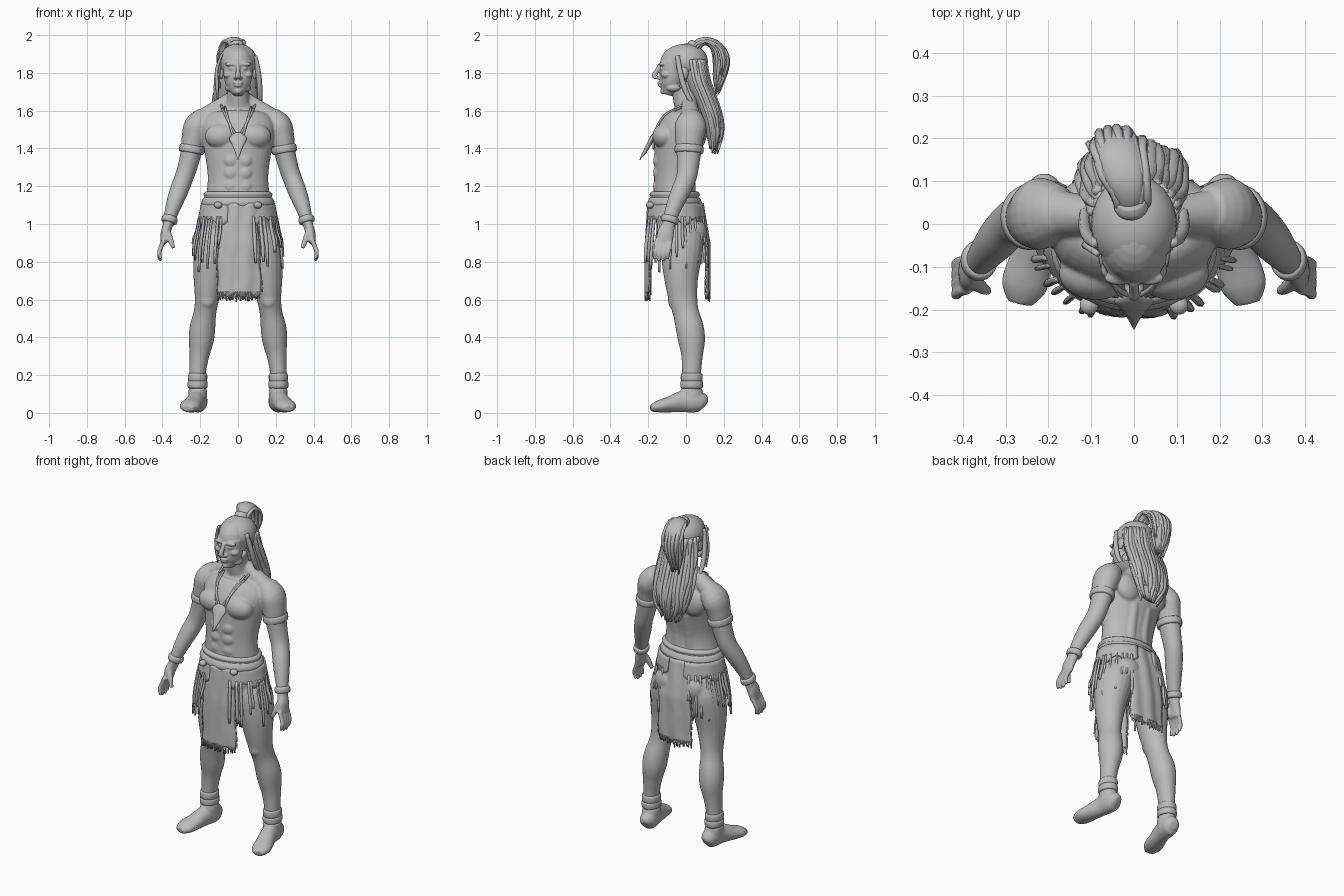
import bpy, bmesh, math, random
from mathutils import Vector, Matrix
from mathutils.bvhtree import BVHTree

random.seed(4)
grey = bpy.data.materials.new("warm_grey")
grey.diffuse_color = (0.5, 0.5, 0.5, 1)


def tube(bm, pts, sides=20, sub=4, s=1):
    """Smooth loft through (x, y, z, half width, half depth); s=-1 mirrors it."""
    pts = [Vector((p[0] * s, *p[1:], p[-1])[:5]) if len(p) == 4 else Vector((p[0] * s, *p[1:])) for p in pts]
    path = []
    for i in range(len(pts) - 1):
        a, b, c, d = pts[max(i - 1, 0)], pts[i], pts[i + 1], pts[min(i + 2, len(pts) - 1)]
        for k in range(sub):
            t = k / sub
            path.append(0.5 * (2 * b + (c - a) * t + (2 * a - 5 * b + 4 * c - d) * t * t
                               + (3 * b - a - 3 * c + d) * t ** 3))
    path.append(pts[-1])
    rings = []
    for i, p in enumerate(path):
        t = (path[min(i + 1, len(path) - 1)] - path[max(i - 1, 0)]).to_3d()
        t = Vector(t[:3]).normalized()
        u = Vector((1, 0, 0))
        u = (u - t * u.dot(t)).normalized()
        w = t.cross(u)
        o = Vector(p[:3])
        rings.append([bm.verts.new(o + u * max(p[3], .001) * math.cos(a) + w * max(p[4], .001) * math.sin(a))
                      for a in (2 * math.pi * j / sides for j in range(sides))])
    for r, q in zip(rings, rings[1:]):
        for j in range(sides):
            k = (j + 1) % sides
            bm.faces.new((r[j], r[k], q[k], q[j]))
    bm.faces.new(rings[0][::-1])
    bm.faces.new(rings[-1])


def blob(bm, x, y, z, rx, ry, rz, mirror=False):
    for s in ((1, -1) if mirror else (1,)):
        bmesh.ops.create_uvsphere(bm, u_segments=24, v_segments=14, radius=1,
                                  matrix=Matrix.Translation((x * s, y, z)) @ Matrix.Diagonal((rx, ry, rz, 1)))


def both(bm, pts, **kw):
    for s in (1, -1):
        tube(bm, pts, s=s, **kw)


def finish(bm, name, voxel=0, smooth=3, thick=0):
    bmesh.ops.recalc_face_normals(bm, faces=bm.faces)
    for f in bm.faces:
        f.smooth = True
    me = bpy.data.meshes.new(name)
    bm.to_mesh(me)
    bm.free()
    me.materials.append(grey)
    ob = bpy.data.objects.new(name, me)
    bpy.context.collection.objects.link(ob)
    if voxel:
        m = ob.modifiers.new("fuse", 'REMESH')
        m.mode, m.voxel_size, m.use_smooth_shade = 'VOXEL', voxel, True
        m = ob.modifiers.new("soften", 'SMOOTH')
        m.factor, m.iterations = 0.5, smooth
    if thick:
        m = ob.modifiers.new("thickness", 'SOLIDIFY')
        m.thickness, m.offset = thick, 0
    return ob


def sheet(bm, f, nu, nv):
    g = [[bm.verts.new(f(i / nu, j / nv)) for i in range(nu + 1)] for j in range(nv + 1)]
    for j in range(nv):
        for i in range(nu):
            bm.faces.new((g[j][i], g[j][i + 1], g[j + 1][i + 1], g[j + 1][i]))


# body: torso, limbs and muscles fused together
bm = bmesh.new()
tube(bm, [(0, -.03, .86, .09, .07), (0, -.03, .95, .175, .115), (0, -.04, 1.05, .182, .122),
          (0, -.06, 1.15, .168, .113), (0, -.06, 1.25, .16, .108), (0, -.05, 1.35, .172, .118),
          (0, -.035, 1.45, .19, .13), (0, -.015, 1.52, .195, .12), (0, .01, 1.58, .155, .09),
          (0, .01, 1.62, .09, .072), (0, 0, 1.66, .062, .068), (0, -.02, 1.75, .06, .063)], sides=32)
both(bm, [(.03, .02, 1.67, .035, .035), (.1, .02, 1.61, .05, .045), (.2, .025, 1.55, .05, .06)])
blob(bm, .088, -.115, 1.465, .088, .063, .066, True)     # chest
blob(bm, .09, .06, 1.48, .08, .05, .085, True)           # shoulder blades
blob(bm, .085, .04, .95, .085, .072, .09, True)          # rump
both(bm, [(.045, .005, 1.1, .045, .045), (.042, .005, 1.25, .04, .048), (.045, .03, 1.4, .04, .055)])
for z in (1.2, 1.27, 1.335):
    blob(bm, .036, -.156, z, .036, .018, .034, True)     # stomach
both(bm, [(.17, .03, 1.57, .055, .06), (.215, .025, 1.52, .07, .084), (.235, .018, 1.45, .064, .075),
          (.248, .015, 1.38, .056, .066), (.268, .01, 1.3, .052, .058), (.288, 0, 1.24, .05, .054),
          (.315, -.03, 1.17, .049, .051), (.34, -.06, 1.1, .042, .044), (.362, -.085, 1.03, .032, .037),
          (.372, -.095, .99, .026, .037), (.385, -.108, .95, .025, .045), (.393, -.115, .9, .018, .044)])
for k in range(4):                                       # fingers
    y, d = -.083 - .0235 * k, (.012, 0, .002, .012)[k]
    both(bm, [(.39, y, .92, .013), (.411, y - .006, .87, .0125), (.417, y - .012, .835 + d, .012),
              (.409, y - .014, .803 + d, .009)], sides=10)
both(bm, [(.378, -.125, .965, .019), (.357, -.148, .915, .016), (.341, -.157, .872, .011)], sides=10)
both(bm, [(.1, -.02, .98, .085, .1), (.125, -.02, .9, .1, .113), (.145, -.025, .8, .092, .104),
          (.155, -.025, .7, .08, .088), (.165, -.015, .6, .064, .076), (.175, 0, .53, .06, .069),
          (.188, .02, .45, .068, .074), (.195, .03, .38, .066, .071), (.205, .032, .3, .052, .057),
          (.214, .03, .2, .043, .05), (.214, .035, .08, .042, .05)])
blob(bm, .163, -.065, .595, .04, .03, .045, True)        # kneecaps
body = finish(bm, "body", .006, 4)

# head and face
bm = bmesh.new()
blob(bm, 0, -.02, 1.85, .088, .117, .1)
tube(bm, [(0, -.07, 1.86, .078, .066), (0, -.074, 1.79, .076, .066), (0, -.082, 1.735, .064, .058),
          (0, -.095, 1.70, .04, .04), (0, -.1, 1.684, .026, .028)])
tube(bm, [(0, -.135, 1.845, .012), (0, -.152, 1.815, .012), (0, -.167, 1.787, .014),
          (0, -.158, 1.772, .017, .01)], sides=12)
for p in ((.036, -.126, 1.846, .034, .017, .011), (.05, -.105, 1.79, .028, .028, .02),
          (.033, -.124, 1.823, .017, .015, .009), (.014, -.147, 1.773, .01, .012, .008),
          (.088, -.01, 1.8, .012, .024, .036), (.045, -.065, 1.72, .025, .04, .02)):
    blob(bm, *p, True)                                   # brow, cheek, eye, nostril, ear, jaw
blob(bm, 0, -.139, 1.747, .026, .013, .007)
blob(bm, 0, -.137, 1.733, .022, .013, .007)
blob(bm, 0, -.122, 1.702, .02, .015, .016)
finish(bm, "head", .0045, 2)
bm = bmesh.new()
blob(bm, .095, -.022, 1.735, .006, .014, .018, True)
finish(bm, "earrings")

# hair: smooth cap, long back mass, overlapping locks
bm = bmesh.new()
blob(bm, 0, 0, 1.86, .101, .116, .095)
finish(bm, "hair_cap")
mass = [(0, .04, 1.87, .09, .06), (0, .06, 1.76, .106, .06), (0, .1, 1.66, .112, .056),
        (0, .135, 1.56, .112, .052), (0, .148, 1.47, .092, .04), (.01, .145, 1.4, .05, .022)]
tail = [(-.005, .03, 1.9, .03, .03), (-.01, .06, 1.95, .034, .026), (-.022, .11, 1.968, .046, .022),
        (-.035, .165, 1.935, .054, .032), (-.042, .187, 1.87, .056, .038), (-.045, .178, 1.79, .042, .032),
        (-.045, .165, 1.71, .018, .012)]


def locks(bm, path, n, a0, a1, r, jit):
    for i in range(n):
        a = math.radians(a0 + (a1 - a0) * (i + random.uniform(-.3, .3)) / max(n - 1, 1))
        last = len(path) - random.choice((0, 0, 1))
        k = random.uniform(.92, 1.06)
        out = []
        for q, (x, y, z, w, d) in enumerate(path[:last]):
            out.append((x + w * k * math.cos(a) + random.uniform(-jit, jit), y + d * k * math.sin(a),
                        z + (random.uniform(-.03, .02) if q == last - 1 else 0),
                        r * (.3 if q == last - 1 else 1), r * (.25 if q == last - 1 else .8)))
        tube(bm, out, sides=6, sub=3)


bm = bmesh.new()
tube(bm, mass)
locks(bm, mass, 26, -12, 192, .015, .008)
both(bm, [(.09, -.045, 1.89, .012), (.108, -.03, 1.8, .014), (.116, 0, 1.7, .014), (.115, .05, 1.61, .008)], sides=8)
tube(bm, [(-.085, -.07, 1.9, .007), (-.112, -.05, 1.82, .009), (-.112, -.05, 1.74, .009), (-.108, -.04, 1.66, .004)], sides=8)
finish(bm, "long_hair")
bm = bmesh.new()
tube(bm, tail)
locks(bm, tail, 20, 0, 342, .011, .007)
finish(bm, "topknot_tail")
bm = bmesh.new()
tube(bm, [(-.004, .03, 1.925, .03), (-.006, .042, 1.94, .041, .038), (-.008, .055, 1.955, .034, .03)])
finish(bm, "topknot_tie")

# shoes
bm = bmesh.new()
both(bm, [(.203, .104, .045, .022, .025), (.207, .085, .055, .043, .05), (.212, .04, .062, .05, .06),
          (.222, -.02, .06, .047, .057), (.24, -.085, .045, .052, .043), (.257, -.145, .034, .054, .032),
          (.267, -.185, .024, .03, .018)])
both(bm, [(.212, .035, .05, .05, .06), (.213, .03, .1, .05, .062), (.214, .03, .13, .047, .054)])
for v in bm.verts:
    v.co.z = max(v.co.z, 0)
finish(bm, "shoes", .006, 3)


def band(name, a, b, ra, rb, grow=.008):
    """Rounded cuff running between two limb points."""
    bm = bmesh.new()
    p = []
    for t, k in ((0, 0), (.12, .8), (.5, 1), (.88, .8), (1, 0)):
        c = Vector(a).lerp(b, t)
        p.append((*c, ra + grow * k, rb + grow * k))
    both(bm, p, sides=24, sub=2)
    finish(bm, name)


band("arm_bands", (.241, .017, 1.415), (.248, .015, 1.375), .06, .069)
band("wrist_bands", (.358, -.081, 1.04), (.367, -.09, 1.005), .032, .037, .011)
band("ankle_bands_upper", (.213, .03, .21), (.214, .03, .165), .043, .05, .008)
band("ankle_bands_lower", (.214, .03, .17), (.214, .03, .13), .045, .052, .008)

# belt with knots
bm = bmesh.new()
tube(bm, [(0, -.06, z, .168 + g, .118 + g) for z, g in
          ((1.08, 0), (1.09, .018), (1.113, .026), (1.136, .016), (1.142, .009), (1.158, .015), (1.172, .004))],
     sides=40, sub=3)
blob(bm, .105, -.19, 1.1, .022, .022, .018, True)
finish(bm, "belt")


def flap(name, y0, y1, bend, cx, w):
    """Hanging cloth with a fringed lower hem."""
    def f(u, v):
        x = (u - .5) * 2
        hem = .012 * math.sin(u * 19) if v == 1 else 0
        y = y0 + (y1 - y0) * min(v * 2.2, 1) - bend * x * x + .004 * math.sin(x * 7 + v * 3)
        return (cx * v + x * (w + .014 * v) + .003 * math.sin(v * 17), y, 1.11 - .485 * v + hem)
    bm = bmesh.new()
    sheet(bm, f, 18, 24)
    finish(bm, name, thick=.01)
    bm = bmesh.new()
    for i in range(18):
        x, y, z = f((i + .5) / 18, .985)
        tube(bm, [(x, y, z + .01, .006), (x + random.uniform(-.005, .005), y, z - random.uniform(.025, .045), .004)],
             sides=6, sub=1)
    for e in (0, 1):                                     # frayed side edges
        for i in range(9):
            x, y, z = f(e, .25 + i * .08)
            tube(bm, [(x, y, z, .006), (x + (e - .5) * .016, y, z - .04, .003)], sides=6, sub=1)
    finish(bm, name + "_fringe")


flap("front_flap", -.197, -.213, -.022, .008, .1)
flap("back_flap", .085, .122, .018, .0, .098)

# hip cloths with hanging tassels
bm, tas = bmesh.new(), bmesh.new()
for s in (1, -1):
    sheet(bm, lambda u, v: (s * (.19 + .018 * v) * math.cos(1.3 * (2 * u - 1)),
                            -.05 + (.145 + .012 * v) * math.sin(1.3 * (2 * u - 1)),
                            1.11 - v * (.1 + .018 * math.sin(u * 23))), 24, 5)
    for i in range(15):
        a = -1.15 + 2.3 * i / 14 + random.uniform(-.05, .05)
        z1 = random.uniform(.74, .9)
        r = random.uniform(.006, .01)
        tube(tas, [(s * .205 * k * math.cos(a), -.05 + .155 * k * math.sin(a), z, r * q, r * q) for k, z, q in
                   ((1, 1.04, .8), (1.07, .96, 1), (1.14, (z1 + .96) / 2, 1), (1.17, z1, .7))], sides=6, sub=2)
finish(bm, "hip_cloths", thick=.01)
finish(tas, "tassels")

# necklaces laid over the chest, with a fang pendant
tree = BVHTree.FromObject(body, bpy.context.evaluated_depsgraph_get())
bm = bmesh.new()
for width, top, low in ((.085, 1.615, 1.46), (.07, 1.62, 1.4)):
    pts = []
    for i in range(17):
        t = i / 8 - 1
        x, z = width * t, low + (top - low) * abs(t) ** 1.2
        hit = tree.ray_cast(Vector((x, -1, z)), Vector((0, 1, 0)))[0]
        pts.append((x, (hit.y if hit else -.1) - .005, z, .006))
    tube(bm, pts, sides=8, sub=2)
both(bm, [(.085, -.06, 1.615, .006), (.088, 0, 1.635, .006), (.06, .06, 1.645, .006), (0, .085, 1.645, .006)], sides=8)
finish(bm, "necklaces")
bm = bmesh.new()
tube(bm, [(0, -.165, 1.48, .02, .008), (0, -.18, 1.455, .046, .012), (0, -.2, 1.415, .03, .012),
          (0, -.222, 1.375, .014, .009), (0, -.245, 1.34, .002, .002)], sides=12)
finish(bm, "pendant")
